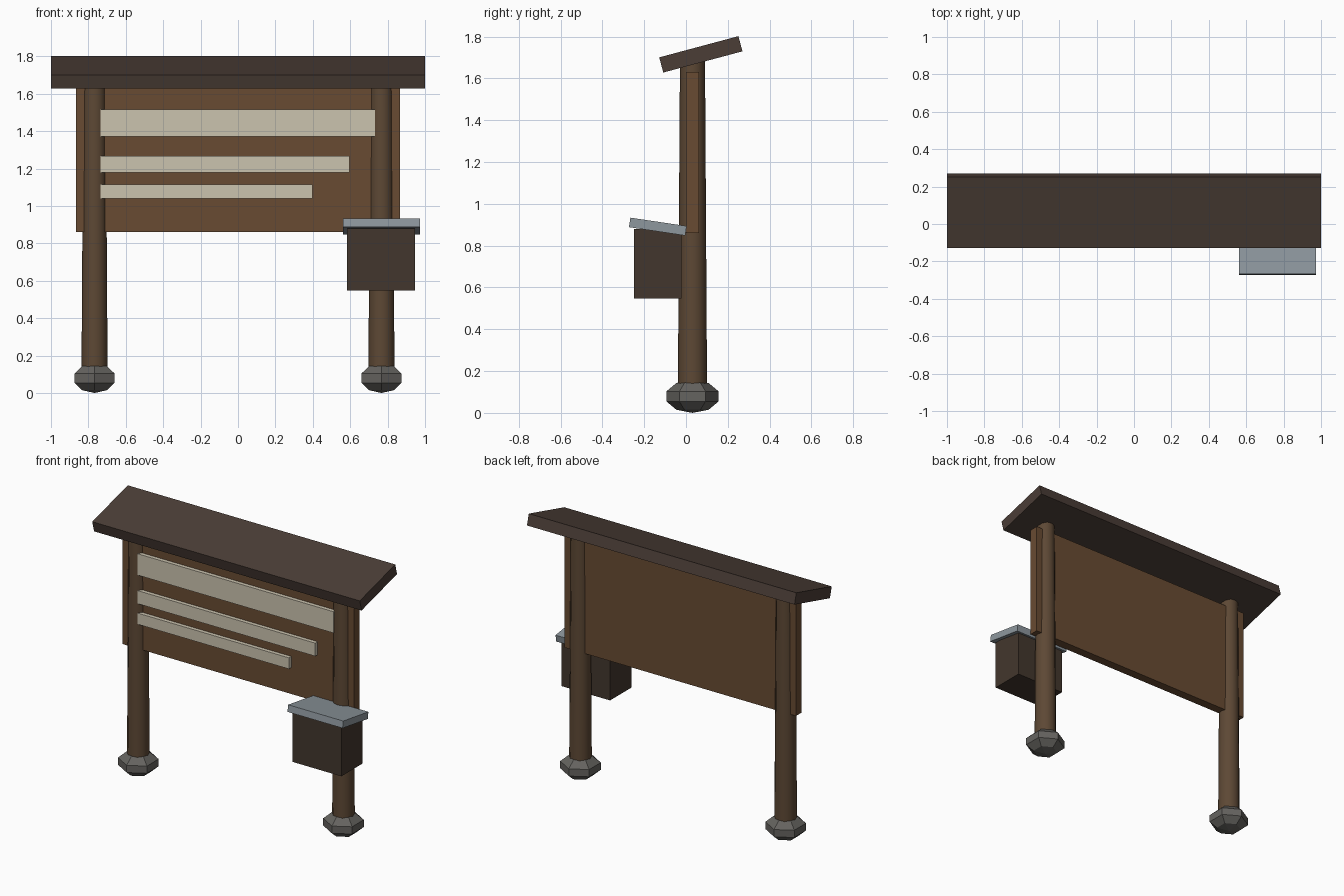
import bpy
from math import radians

if "Cube" in bpy.data.objects:
    bpy.data.objects.remove(bpy.data.objects["Cube"])


def material(name, rgb):
    m = bpy.data.materials.new(name)
    m.diffuse_color = (*rgb, 1)
    m.use_nodes = True
    m.node_tree.nodes["Principled BSDF"].inputs["Base Color"].default_value = m.diffuse_color
    return m


bark = material("post_wood", (0.11, 0.065, 0.035))
plank = material("panel_wood", (0.14, 0.07, 0.032))
dark = material("box_wood", (0.055, 0.037, 0.026))
shingle = material("roof_wood", (0.07, 0.047, 0.037))
cream = material("paper", (0.60, 0.55, 0.43))
metal = material("metal", (0.27, 0.31, 0.34))
rock = material("rock", (0.13, 0.125, 0.115))


def finish(name, mat):
    ob = bpy.context.object
    ob.name = name
    ob.data.materials.append(mat)
    return ob


def box(name, center, size, mat, tilt=0):
    bpy.ops.mesh.primitive_cube_add(size=1, location=center, rotation=(radians(tilt), 0, 0))
    bpy.context.object.scale = size
    bpy.ops.object.transform_apply(location=False, rotation=False, scale=True)
    return finish(name, mat)


def span(name, x, y, z, mat):
    lo, hi = zip(x, y, z)
    return box(name, [(a + b) / 2 for a, b in zip(lo, hi)],
               [b - a for a, b in zip(lo, hi)], mat)


# Tapered round posts, each on a faceted foot stone
for side, x in (("left", -0.767), ("right", 0.767)):
    bpy.ops.mesh.primitive_cone_add(vertices=12, radius1=0.07, radius2=0.06,
                                    depth=1.61, location=(x, 0.031, 0.875))
    finish(side + "_post", bark)
    bpy.ops.object.shade_smooth_by_angle(angle=radians(40))
    bpy.ops.mesh.primitive_uv_sphere_add(segments=6, ring_count=5, radius=1,
                                         location=(x, 0.031, 0.079))
    bpy.context.object.scale = (0.131, 0.131, 0.079)
    bpy.ops.object.transform_apply(location=False, rotation=False, scale=True)
    finish(side + "_foot_stone", rock)

# Notice panel and sloping roof board
span("panel", (-0.865, 0.865), (0.001, 0.062), (0.861, 1.631), plank)
box("roof", (0, 0.071, 1.715), (2, 0.392, 0.075), shingle, 15)

# Pale notice strips
for i, (right, low, high) in enumerate(((0.732, 1.372, 1.516),
                                        (0.595, 1.179, 1.267),
                                        (0.398, 1.04, 1.115))):
    span(f"notice_strip_{i + 1}", (-0.734, right), (-0.025, 0.006), (low, high), cream)

# Leaflet box with tilted metal lid on the right post
span("leaflet_box", (0.583, 0.947), (-0.249, -0.022), (0.547, 0.879), dark)
box("leaflet_box_lid", (0.767, -0.135, 0.891), (0.412, 0.272, 0.046), metal, -8.5)
